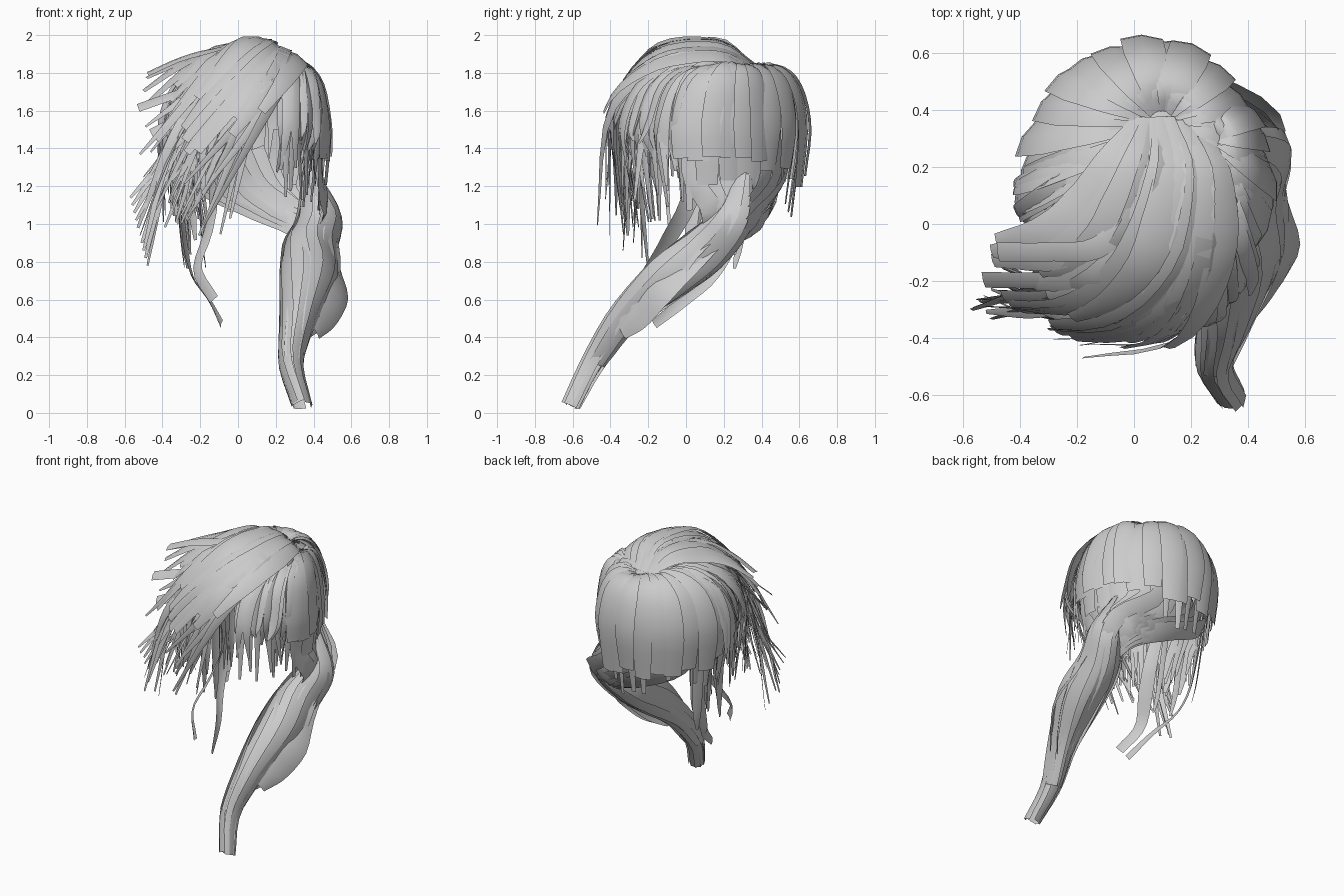
import bpy, bmesh, math, random
from mathutils import Vector as V

random.seed(7)
R = random.uniform
HEAD = V((0.04, 0.1, 1.4))


def spline(pts, t):
    # Catmull-Rom through the control points
    n = len(pts) - 1
    i = min(int(t * n), n - 1)
    u = t * n - i
    b, c = pts[i], pts[i + 1]
    a = pts[i - 1] if i > 0 else b * 2 - c
    d = pts[i + 2] if i + 2 <= n else c * 2 - b
    return 0.5 * (2 * b + (c - a) * u + (2 * a - 5 * b + 4 * c - d) * u * u
                  + (3 * b - a - 3 * c + d) * u ** 3)


def lerp_table(vals, t):
    f = t * (len(vals) - 1)
    i = min(int(f), len(vals) - 2)
    return vals[i] + (vals[i + 1] - vals[i]) * (f - i)


def strip(bm, pts, widths, core=None, camber=0.1, segs=14, roll=0.0, end=1.0):
    # One hair card; core(t) is the point its outer face turns away from
    pts = [V(p) for p in pts]
    rows = []
    for k in range(segs + 1):
        f = k / segs
        t = f * end
        p = spline(pts, t)
        tan = (spline(pts, min(t + 0.02, 1)) - spline(pts, max(t - 0.02, 0))).normalized()
        nor = p - (core(t) if core else HEAD)
        nor = (nor - tan * nor.dot(tan)).normalized()
        side = tan.cross(nor)
        side, nor = (side * math.cos(roll) + nor * math.sin(roll),
                     nor * math.cos(roll) - side * math.sin(roll))
        w = lerp_table(widths, f)
        rows.append([bm.verts.new(p + side * w * s / 2 - nor * w * camber * s * s)
                     for s in (-1, 0, 1)])
    for r, q in zip(rows, rows[1:]):
        for j in (0, 1):
            bm.faces.new((r[j], r[j + 1], q[j + 1], q[j]))


def finish(name, bm):
    me = bpy.data.meshes.new(name)
    bm.to_mesh(me)
    bm.free()
    me.shade_smooth()
    ob = bpy.data.objects.new(name, me)
    bpy.context.collection.objects.link(ob)


def fall(deg, end_z, scale=1.0, root=(0.1, 0.35), tuck=0.95, top=1.83):
    # Path from the crown out over the skull and down
    a = math.radians(deg)
    c, s = math.cos(a), math.sin(a)
    e = V((HEAD.x + 0.45 * c * scale, HEAD.y + (0.56 if s > 0 else 0.54) * s * scale, 0))
    r = V((root[0] + 0.03 * c, root[1] + 0.02 * s, 0))
    up = V((0, 0, 1))
    h = V((HEAD.x, HEAD.y, 0))
    return [r + up * (top - 0.02), r.lerp(e, 0.45) + up * (top + 0.01),
            r.lerp(e, 0.82) + up * (top - 0.09), e + up * 1.52,
            h.lerp(e, tuck) + up * end_z]


# Broad cards fanned over the back of the head
bm = bmesh.new()
for i in range(15):
    strip(bm, fall(2 + i * 13 + R(-2, 2), R(1.19, 1.3), R(0.97, 1.03)),
          [0.04, 0.11, 0.15, 0.15, 0.11], roll=R(-0.12, 0.12))
for i in range(16):
    strip(bm, fall(8 + i * 12, R(1.03, 1.3), 0.93, tuck=R(0.85, 0.95)),
          [0.02, 0.06, 0.08, 0.08, 0.03], roll=R(-0.25, 0.25))
finish("back_hair", bm)

# Right side: wide cards by the ear, thin strands toward the face
bm = bmesh.new()
for i in range(6):
    strip(bm, fall(32 - i * 9, 1.34 + R(-0.03, 0.03), R(0.97, 1.03), (0.24, 0.3), 1.0),
          [0.04, 0.09, 0.12, 0.14, 0.12], roll=R(-0.15, 0.15))
for i in range(6):
    strip(bm, fall(35 - i * 9, R(1.05, 1.2), 0.92, (0.24, 0.28), 0.95), [0.03, 0.08, 0.08, 0.07, 0.03])
for i in range(24):
    p = fall(-16 - i * 2, R(1.08, 1.45), R(0.84, 1.02), (0.27, 0.24 - i * 0.003), R(0.83, 1.02))
    p[-1] += V((R(-0.04, 0.03), R(-0.06, 0.03), 0))
    strip(bm, p, [0.03, 0.07, 0.07, 0.055, 0.015], roll=R(-0.5, 0.5))
finish("right_side_hair", bm)

# Left side: thin layered strands
bm = bmesh.new()
for i in range(30):
    strip(bm, fall(170 + i * 2.4, R(0.98, 1.4), R(0.88, 1.02), (0.05, 0.3), R(0.83, 1.04), 1.82),
          [0.03, 0.09, 0.08, 0.055, 0.015], roll=R(-0.5, 0.5))
finish("left_side_hair", bm)

# Swept fringe, blended between three guide strands
guides = [
    [(0.02, 0.37, 1.84), (-0.08, 0.23, 1.92), (-0.2, 0.06, 1.91), (-0.33, -0.03, 1.86), (-0.49, -0.06, 1.78)],
    [(0.1, 0.38, 1.84), (0.13, 0.17, 1.98), (0.03, -0.15, 1.95), (-0.2, -0.33, 1.7), (-0.53, -0.31, 1.25)],
    [(0.22, 0.34, 1.83), (0.3, 0.16, 1.9), (0.3, -0.16, 1.85), (0.15, -0.42, 1.63), (-0.2, -0.47, 1.2)]]


def swept(t):
    k = 0 if t < 0.5 else 1
    return [V(a).lerp(V(b), t * 2 - k) for a, b in zip(guides[k], guides[k + 1])]


bm = bmesh.new()
for i in range(15):
    strip(bm, [HEAD.lerp(q, R(0.99, 1.015)) for q in swept(i / 14)], [0.05, 0.11, 0.14, 0.11, 0.05],
          roll=R(-0.15, 0.15), end=1 if i < 3 else R(0.76, 0.95))
strip(bm, [(0.1, 0.42, 1.81), (0.1, 0.34, 1.85), (0.1, 0.15, 1.95)], [0.1, 0.14, 0.1])
finish("swept_fringe", bm)

# Pointed strands under the fringe, flicking down and left
bm = bmesh.new()
for i in range(46):
    p = [HEAD.lerp(q, R(0.93, 1.0)) for q in swept(R(0.25, 1))]
    p[-2] += V((0, 0, R(-0.06, 0.02)))
    p[-1] += V((R(-0.05, 0.2), R(-0.02, 0.1), R(-0.28, 0.1)))
    p[-1].x = max(p[-1].x, -0.53)
    strip(bm, p, [0.03, 0.08, 0.08, 0.06, 0.012], roll=R(-0.5, 0.5))
for i in range(10):
    strip(bm, [(0, -0.1, 1.9), (-0.2, -0.25, 1.7 + R(-0.05, 0.02)), (-0.36, R(-0.33, -0.24), 1.38 + R(-0.05, 0.05)),
               (-0.48 - 0.01 * i, R(-0.36, -0.2), 0.78 + i * 0.04)], [0.06, 0.08, 0.055, 0.015], roll=R(-0.6, 0.6))
for y, z, x in ((-0.1, 1.8, -0.48), (-0.2, 1.62, -0.53), (-0.26, 1.48, -0.46)):
    strip(bm, [(0.05, 0.1, 1.97), (-0.12, y * 0.8, z + 0.13), (-0.3, y, z + 0.08), (x, y, z)],
          [0.06, 0.08, 0.07, 0.07])
finish("fringe_strands", bm)

# Nape hair gathered toward the right shoulder
bm = bmesh.new()
for i in range(7):
    u = i / 6
    strip(bm, [(-0.36 + 0.45 * u, 0.3 + 0.24 * u, 1.4), (-0.2 + 0.36 * u, 0.42 + 0.08 * u, 1.2),
               (0.1 + 0.16 * u, 0.45, 1.06 + 0.03 * u), (0.33 + 0.06 * u, 0.34 + 0.06 * u, 0.96 + 0.04 * u),
               (0.4, 0.12, 0.82 + 0.06 * u)], [0.1, 0.12, 0.13, 0.12, 0.08], roll=R(-0.15, 0.15))
for i in range(8):
    a = math.radians(62 - i * 10)
    p = [V((HEAD.x + 0.41 * math.cos(a), HEAD.y + 0.49 * math.sin(a), z)) for z in (1.5, 1.25)]
    u = i / 7
    strip(bm, p + [(0.47, 0.4 - 0.26 * u, 1.06), (0.47 - 0.1 * u, 0.24 - 0.12 * u, 0.9), (0.42, 0.0, 0.77)],
          [0.09, 0.11, 0.12, 0.11, 0.06], roll=R(-0.2, 0.2))
finish("nape_hair", bm)

# Long tail falling forward over the right shoulder
spine = [V(p) for p in ((0.38, 0.31, 1.27), (0.43, 0.26, 1.04), (0.38, 0.11, 0.87), (0.37, -0.1, 0.71),
                        (0.32, -0.33, 0.5), (0.28, -0.49, 0.27), (0.34, -0.61, 0.04))]
radii = [0.04, 0.12, 0.145, 0.15, 0.1, 0.065, 0.055]
bm = bmesh.new()
for i in range(10):
    a = i * math.tau / 10
    pts = []
    n = 7 if i % 3 else 6
    for k in range(n):
        tan = (spine[min(k + 1, 6)] - spine[max(k - 1, 0)]).normalized()
        sx = V((1, 0, 0))
        up = sx.cross(tan).normalized()
        r, b = radii[k] * R(0.94, 1.06), a + k * 0.2
        pts.append(spine[k] + sx * r * math.cos(b) + up * r * 0.8 * math.sin(b))
    strip(bm, pts, [0.06, 0.11, 0.13, 0.13, 0.1, 0.08, 0.07][:n],
          lambda t, n=n: spline(spine, t * (n - 1) / 6), segs=20)
# Loose outer lobe of the tail
for d in (0, 0.06):
    strip(bm, [(0.48, 0.25 - d, 1.02), (0.5, 0.05 - d, 0.84), (0.55 - d, -0.13, 0.66), (0.49 - d, -0.25, 0.51),
               (0.42 - d, -0.34, 0.42)], [0.12, 0.16, 0.17, 0.14, 0.07], lambda t: V((0.3, 0, 0.55)))
finish("side_tail", bm)

# Loose locks hanging behind the left ear
bm = bmesh.new()
left = lambda t: V((0.1, 0.1, 1.2 - 0.6 * t))
strip(bm, [(-0.2, 0.08, 1.5), (-0.14, 0.02, 1.15), (-0.17, -0.08, 0.95), (-0.22, -0.2, 0.76), (-0.13, -0.3, 0.6)],
      [0.08, 0.1, 0.1, 0.07, 0.06], left)
strip(bm, [(-0.3, 0.3, 1.4), (-0.29, 0.25, 0.95), (-0.25, 0.15, 0.73), (-0.16, 0, 0.6), (-0.09, -0.17, 0.47)],
      [0.08, 0.08, 0.06, 0.06, 0.05], left)
for i in range(12):
    x, y, z = R(-0.32, -0.18), R(0.0, 0.36), R(0.76, 1.0)
    strip(bm, [(x - 0.04, y + 0.02, 1.5), (x - 0.03, y, 1.25), (x, y - 0.03, z + 0.15), (x + 0.02, y - 0.06, z)],
          [0.07, 0.08, 0.06, 0.02], left, roll=R(-0.5, 0.5))
finish("loose_left_locks", bm)
